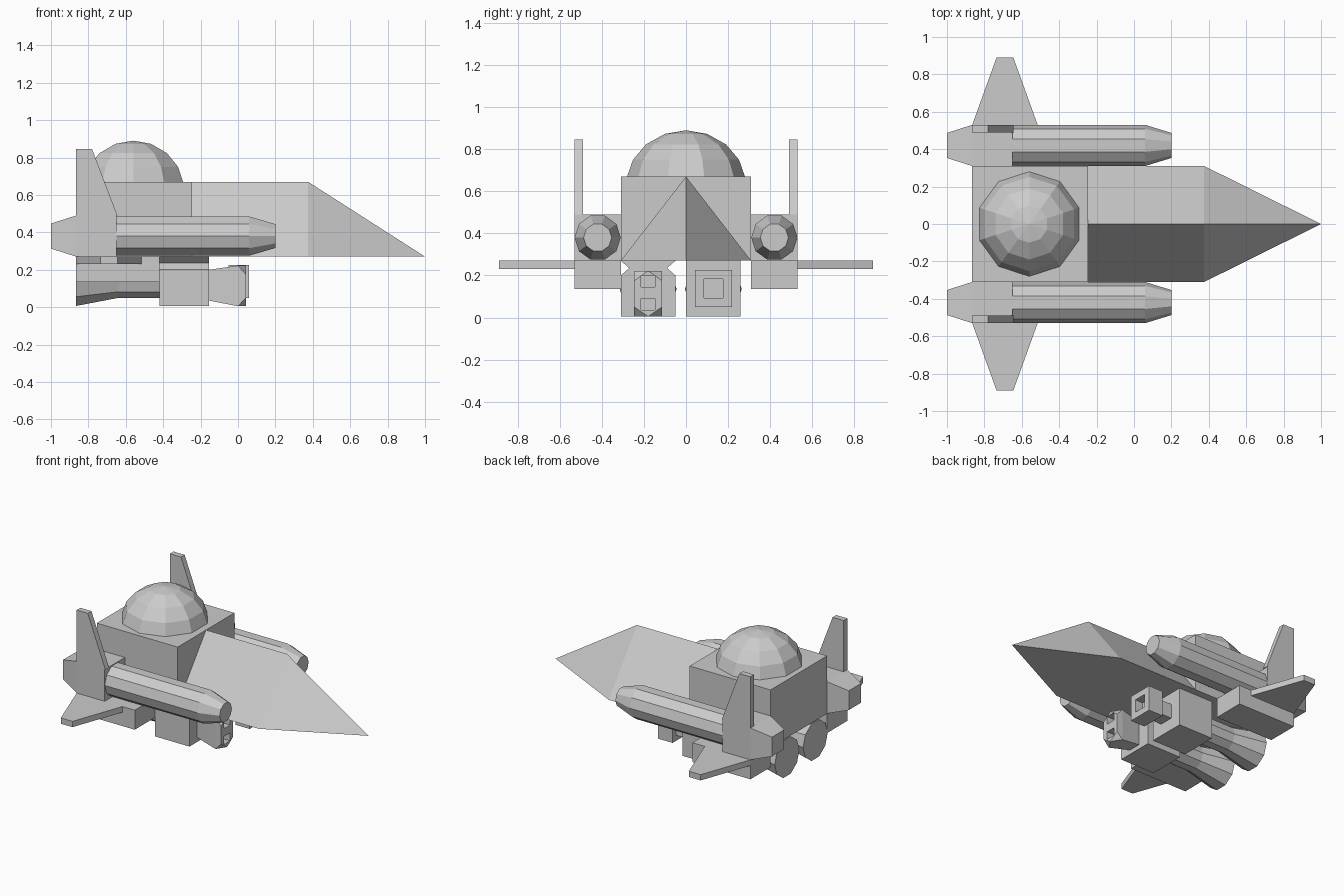
import bpy
import bmesh
from math import sin, cos, pi

cube = bpy.data.objects.get("Cube")
if cube:
    bpy.data.objects.remove(cube)

hull_grey = bpy.data.materials.new("hull_grey")
hull_grey.use_nodes = True
GREY = (0.6, 0.6, 0.6, 1)
hull_grey.diffuse_color = GREY
hull_grey.node_tree.nodes["Principled BSDF"].inputs["Base Color"].default_value = GREY


def finish(name, bm):
    bmesh.ops.recalc_face_normals(bm, faces=bm.faces)
    mesh = bpy.data.meshes.new(name)
    bm.to_mesh(mesh)
    bm.free()
    mesh.materials.append(hull_grey)
    obj = bpy.data.objects.new(name, mesh)
    bpy.context.collection.objects.link(obj)
    return obj


def loft(name, rings):
    """Skin equal-sized point rings and cap both ends."""
    bm = bmesh.new()
    loops = [[bm.verts.new(p) for p in ring] for ring in rings]
    n = len(loops[0])
    for a, b in zip(loops, loops[1:]):
        for i in range(n):
            j = (i + 1) % n
            bm.faces.new((a[i], a[j], b[j], b[i]))
    bm.faces.new(loops[0])
    bm.faces.new(loops[-1])
    bmesh.ops.remove_doubles(bm, verts=bm.verts, dist=0.0001)
    return finish(name, bm)


def box(name, x, y, z):
    return loft(name, [rect(x[0], y, z), rect(x[1], y, z)])


def rect(x, y, z):
    return [(x, y[0], z[0]), (x, y[1], z[0]), (x, y[1], z[1]), (x, y[0], z[1])]


def square(x, y, z, r):
    return rect(x, (y - r, y + r), (z - r, z + r))


def tube(name, stations, y, z, sides=10):
    """Faceted round body along x from (x, radius) stations."""
    turn = [2 * pi * i / sides for i in range(sides)]
    return loft(name, [[(x, y + r * cos(t), z + r * sin(t)) for t in turn]
                       for x, r in stations])


def hull(name, points):
    bm = bmesh.new()
    for p in points:
        bm.verts.new(p)
    bmesh.ops.convex_hull(bm, input=bm.verts)
    bmesh.ops.dissolve_limit(bm, angle_limit=0.01, verts=bm.verts, edges=bm.edges)
    return finish(name, bm)


def cut(obj, x, y, z):
    """Carve a rectangular recess."""
    cutter = box("cutter", x, y, z)
    cutter.hide_render = True
    mod = obj.modifiers.new("recess", 'BOOLEAN')
    mod.operation = 'DIFFERENCE'
    mod.solver = 'EXACT'
    mod.object = cutter
    bpy.context.view_layer.objects.active = obj
    bpy.ops.object.modifier_apply(modifier=mod.name)
    bpy.data.objects.remove(cutter)


BACK, MID, NECK = -0.865, -0.245, 0.375
FLOOR, ROOF, HALF = 0.27, 0.67, 0.31

# Cabin block and wedge nose
box("cabin", (BACK, MID), (-HALF, HALF), (FLOOR, ROOF))
wedge = [(x, y, z) for x in (MID, NECK)
         for y, z in ((-HALF, FLOOR), (HALF, FLOOR), (0, ROOF))]
hull("nose", wedge + [(1, 0, FLOOR)])

# Faceted dome on the roof
profile = [(0.28, ROOF), (0.252, 0.75), (0.19, 0.823), (0.1, 0.873)]
dome = [(-0.56 + r * sin(pi * i / 5), r * cos(pi * i / 5), z)
        for r, z in profile for i in range(10)]
hull("dome", dome + [(-0.56, 0, 0.89)])

# Side pods with tail nozzles, fins and wings
for side, label in ((1, "left"), (-1, "right")):
    y = 0.42 * side
    span = (0.31 * side, 0.53 * side)
    tube("pod_" + label, [(-0.65, 0.11), (0.06, 0.11), (0.2, 0.067)], y, 0.38)
    box("pod_block_" + label, (BACK, -0.65), span, (FLOOR, 0.49))
    loft("tail_nozzle_" + label, [square(BACK, y, 0.38, 0.11), square(-1, y, 0.38, 0.067)])
    box("wing_mount_" + label, (BACK, -0.42), span, (0.135, FLOOR))
    fin = ((BACK, 0.49), (-0.645, 0.49), (-0.78, 0.845), (BACK, 0.845))
    loft("fin_" + label, [[(x, w * side, z) for x, z in fin] for w in (0.49, 0.53)])
    wing = ((BACK, 0.53), (-0.515, 0.53), (-0.645, 0.89), (-0.735, 0.89))
    loft("wing_" + label, [[(x, w * side, z) for x, w in wing] for z in (0.23, FLOOR)])

# Belly engines
GUN_L, GUN_R = 0.13, -0.18
for y, label in ((GUN_L, "left"), (GUN_R, "right")):
    tube("engine_" + label, [(BACK, 0.135), (-0.64, 0.09), (-0.42, 0.09)], y, 0.135)

# Left belly gun: block, neck and hollow square head
box("gun_block_left", (-0.42, -0.155), (0, 0.26), (0.005, FLOOR))
loft("gun_neck_left", [square(x, GUN_L, 0.138, 0.05) for x in (-0.155, -0.04)])
head = loft("gun_head_left", [square(x, GUN_L, 0.138, 0.088) for x in (-0.05, 0.06)])
cut(head, (0, 0.1), (0.085, 0.175), (0.093, 0.183))

# Right belly gun: block with a pinched mount
section = [(0.13, 0.005), (0.13, 0.2), (0.09, 0.235), (0.13, FLOOR)]
outline = [(GUN_R + w, z) for w, z in section]
outline += [(GUN_R - w, z) for w, z in reversed(section)]
loft("gun_block_right", [[(x, y, z) for y, z in outline] for x in (-0.42, -0.155)])

# Right barrel: flared, with clipped front corners and two square bores
low, high, wide = 0.005, 0.222, 0.066
points = rect(-0.155, (GUN_R - 0.045, GUN_R + 0.045), (0.035, 0.2))
points += rect(0, (GUN_R - wide, GUN_R + wide), (low, high))
points += [(0.042, GUN_R, low), (0.042, GUN_R, high)]
points += [(0.042, GUN_R + s * wide, z) for s in (-1, 1) for z in (0.05, 0.175)]
barrel = hull("gun_barrel_right", points)
for z in (0.035, 0.145):
    cut(barrel, (-0.03, 0.1), (GUN_R - 0.033, GUN_R + 0.033), (z, z + 0.055))
